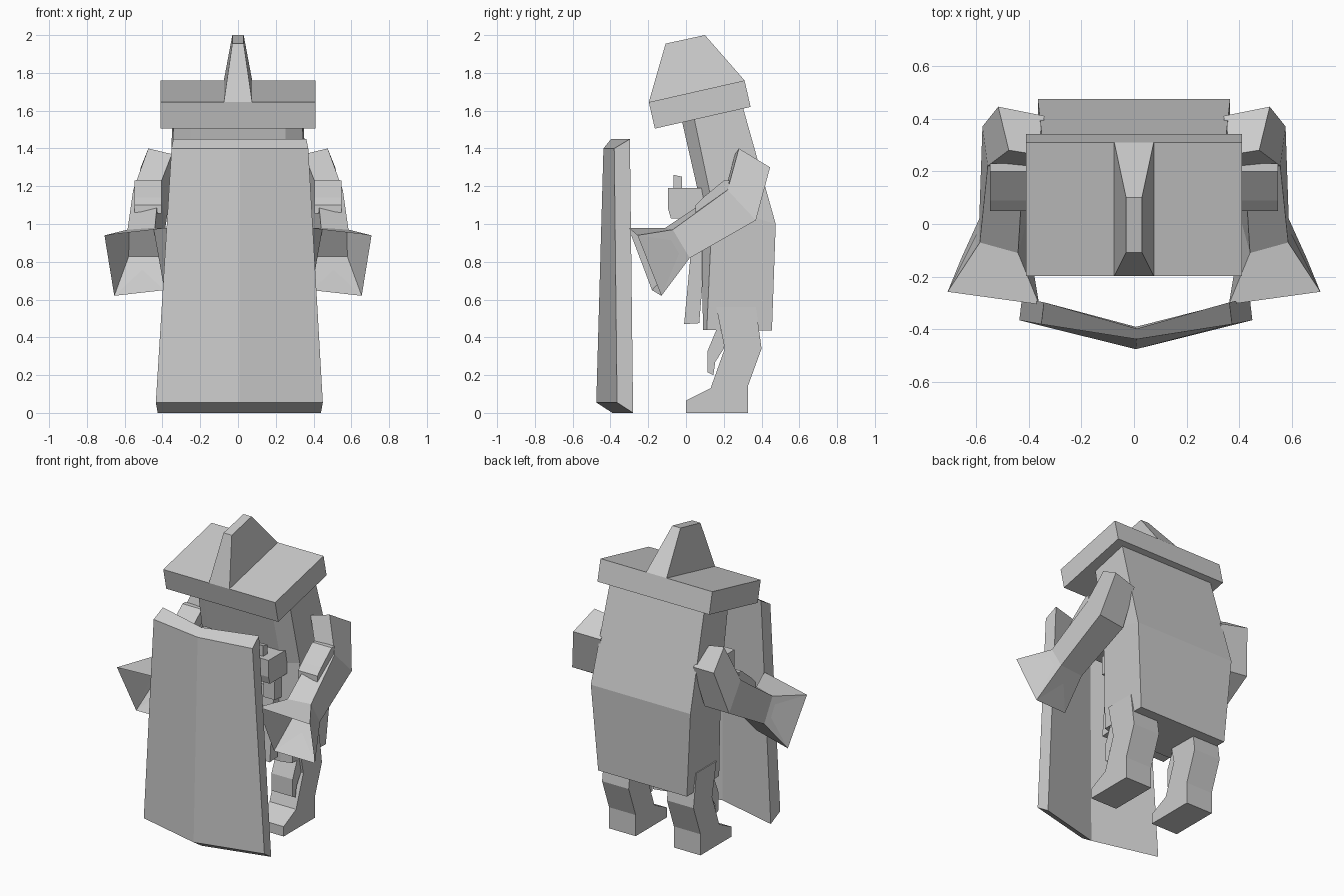
import bpy, bmesh


def finish(name, bm, mirror=False):
    bmesh.ops.recalc_face_normals(bm, faces=bm.faces)
    mesh = bpy.data.meshes.new(name)
    bm.to_mesh(mesh)
    bm.free()
    ob = bpy.data.objects.new(name, mesh)
    bpy.context.collection.objects.link(ob)
    if mirror:
        ob.modifiers.new("mirror", 'MIRROR').use_axis[0] = True
    return ob


def loft(name, rings, mirror=False):
    """Skin a row of equal-length point rings and cap both ends."""
    bm = bmesh.new()
    vs = [[bm.verts.new(p) for p in ring] for ring in rings]
    n = len(vs[0])
    for a, b in zip(vs, vs[1:]):
        for i in range(n):
            j = (i + 1) % n
            bm.faces.new((a[i], a[j], b[j], b[i]))
    bm.faces.new(vs[0])
    bm.faces.new(vs[-1])
    return finish(name, bm, mirror)


def prism(name, profile, x0, x1, mirror=False):
    """Side profile in (y, z) swept from x0 to x1."""
    return loft(name, [[(x, y, z) for y, z in profile] for x in (x0, x1)], mirror)


# Shield: tapered slab bent to a V along its centre line
def shield_ring(x, c, wide_y, mid_y, back_y, back_mid, zf, zb):
    return [(c - x, wide_y, zf), (c, mid_y, zf), (c + x, wide_y, zf),
            (c + x - 0.01, back_y, zb), (c, back_mid, zb), (c - x + 0.01, back_y, zb)]


loft("shield", [shield_ring(0.442, 0.007, -0.365, -0.475, -0.28, -0.39, 0.055, 0.0),
                shield_ring(0.362, 0.01, -0.38, -0.437, -0.297, -0.397, 1.40, 1.45)])


# Coat: six-sided body with bevelled front corners
def coat_ring(wf, yf, zf, ws, ys, zs, wb, yb, zb):
    return [(-wf, yf, zf), (wf, yf, zf), (ws, ys, zs),
            (wb, yb, zb), (-wb, yb, zb), (-ws, ys, zs)]


loft("coat", [coat_ring(0.25, 0.09, 0.44, 0.32, 0.11, 0.44, 0.325, 0.455, 0.435),
              coat_ring(0.26, 0.08, 1.10, 0.355, 0.14, 1.10, 0.365, 0.475, 1.0),
              coat_ring(0.25, -0.025, 1.56, 0.34, 0.04, 1.575, 0.345, 0.295, 1.64)])

# Front apron below the belt
prism("apron", [(-0.01, 0.47), (0.07, 0.475), (0.11, 0.95), (0.035, 0.95)], -0.24, 0.24)

# Bandolier shelf across the chest, with small pegs and pouches
prism("chest_bar", [(-0.095, 1.08), (-0.095, 1.19), (0.12, 1.19), (0.12, 1.03), (-0.08, 1.03)],
      -0.29, 0.29)
prism("chest_peg", [(-0.065, 1.18), (-0.065, 1.26), (-0.02, 1.25), (-0.02, 1.18)],
      0.18, 0.23, True)
prism("belt_pouch", [(0.01, 0.88), (0.01, 1.0), (0.1, 1.02), (0.1, 0.87)], 0.18, 0.26, True)

# Hat: tilted brim slab and a pointed crown ridge
prism("hat_brim", [(-0.197, 1.645), (0.31, 1.76), (0.342, 1.62), (-0.165, 1.505)], -0.41, 0.41)
loft("hat_crown", [
    [(-0.075, -0.197, 1.645), (0.075, -0.197, 1.645), (0.075, 0.31, 1.76), (-0.075, 0.31, 1.76)],
    [(-0.03, -0.108, 1.955), (0.03, -0.108, 1.955), (0.03, 0.10, 2.0), (-0.03, 0.10, 2.0)]])

# Arms: rings run shoulder, elbow, wrist, flared cuff, then back inside the cuff
wrist = [(0.44, -0.11, 0.98), (0.585, -0.07, 0.97), (0.587, 0.02, 0.82), (0.41, 0.0, 0.82)]
cuff = [(0.36, -0.305, 0.98), (0.707, -0.257, 0.94), (0.655, -0.13, 0.62), (0.39, -0.18, 0.65)]
mid = [sum(p[k] for p in wrist) / 4 for k in range(3)]
inside = [tuple(m + 0.9 * (v - m) for v, m in zip(p, mid)) for p in wrist]
inside = [(x, y - 0.015, z) for x, y, z in inside]
loft("arm", [
    [(0.35, 0.26, 1.37), (0.475, 0.28, 1.40), (0.515, 0.445, 1.30), (0.34, 0.41, 1.28)],
    [(0.42, 0.21, 1.19), (0.555, 0.22, 1.18), (0.575, 0.37, 1.02), (0.38, 0.35, 1.01)],
    wrist, cuff, inside], True)

# Padded plate on each arm
prism("arm_pad", [(0.05, 1.055), (0.05, 1.10), (0.09, 1.14), (0.20, 1.23), (0.23, 1.23), (0.22, 1.15)],
      0.405, 0.547, True)

# Legs with boots, and knee guards
prism("leg", [(0.0, 0.0), (0.327, 0.0), (0.327, 0.14), (0.40, 0.34), (0.37, 0.56),
              (0.16, 0.56), (0.205, 0.34), (0.13, 0.13), (0.0, 0.065)], 0.14, 0.335, True)
prism("knee_guard", [(0.115, 0.215), (0.115, 0.33), (0.165, 0.45), (0.21, 0.42),
                     (0.20, 0.34), (0.155, 0.27), (0.145, 0.2)], 0.165, 0.32, True)
